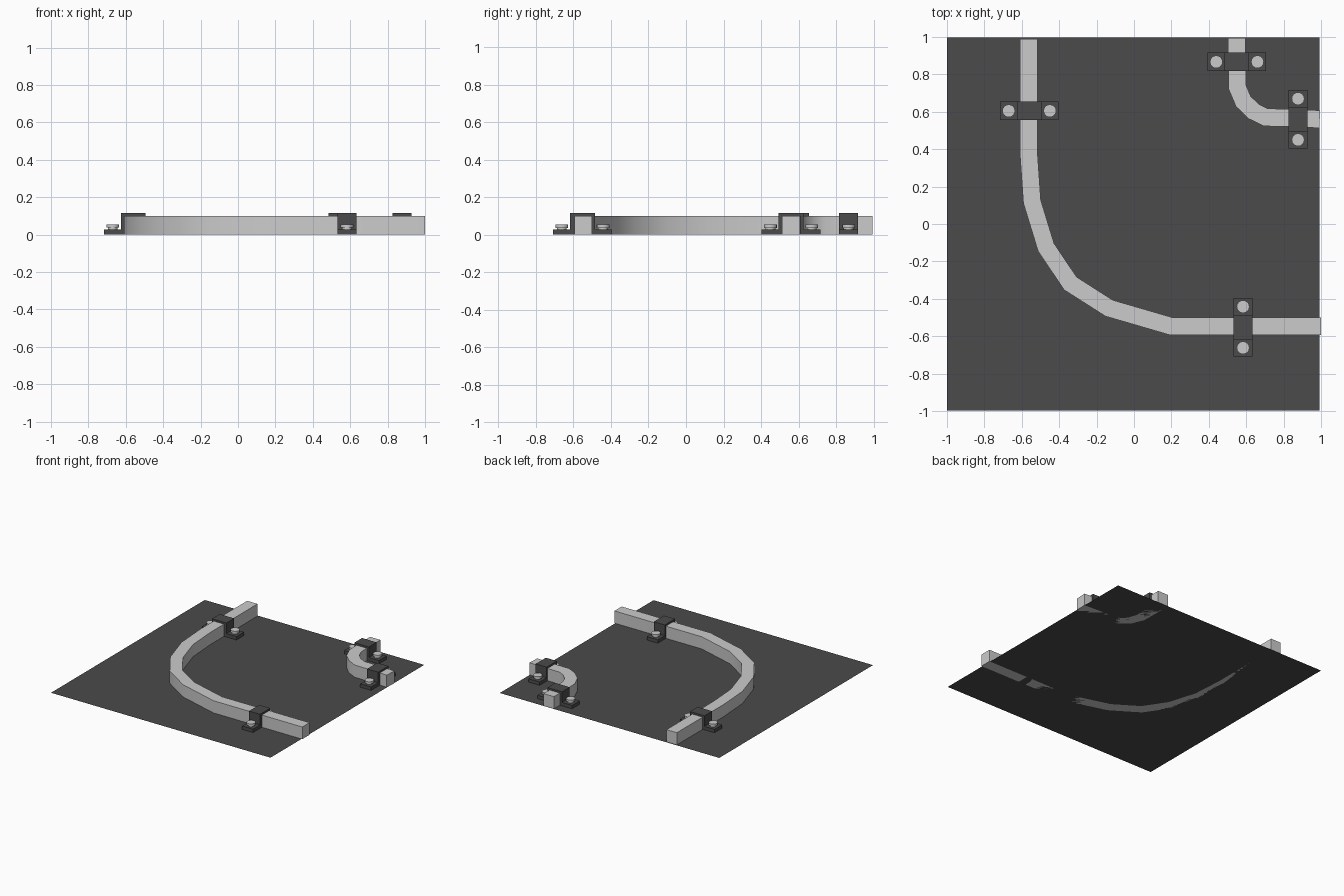
import bpy, bmesh, math
from mathutils import Vector, Matrix

if "Cube" in bpy.data.objects:
    bpy.data.objects.remove(bpy.data.objects["Cube"])

dark = bpy.data.materials.new("dark_metal")
dark.diffuse_color = (0.07, 0.07, 0.07, 1)
dark.use_nodes = True
dark.node_tree.nodes["Principled BSDF"].inputs["Base Color"].default_value = dark.diffuse_color


def make_object(name, bm, material=None, smooth=False):
    bmesh.ops.recalc_face_normals(bm, faces=bm.faces)
    mesh = bpy.data.meshes.new(name)
    bm.to_mesh(mesh)
    bm.free()
    obj = bpy.data.objects.new(name, mesh)
    bpy.context.collection.objects.link(obj)
    if material:
        mesh.materials.append(material)
    if smooth:
        bpy.ops.object.select_all(action='DESELECT')
        bpy.context.view_layer.objects.active = obj
        obj.select_set(True)
        bpy.ops.object.shade_smooth_by_angle(angle=math.radians(32))
    return obj


def pipe(name, path, half=0.047, height=0.1):
    """Square pipe swept along a flat path with mitred joints."""
    pts = [Vector(p) for p in path]
    dirs = [(b - a).normalized() for a, b in zip(pts, pts[1:])]
    bm = bmesh.new()
    rings = []
    for i, p in enumerate(pts):
        d0, d1 = dirs[max(i - 1, 0)], dirs[min(i, len(dirs) - 1)]
        t = (d0 + d1).normalized()
        off = Vector((-t.y, t.x)) * half / t.dot(d1)
        a, b = p + off, p - off
        rings.append([bm.verts.new(c) for c in (
            (a.x, a.y, 0), (b.x, b.y, 0), (b.x, b.y, height), (a.x, a.y, height))])
    for r, s in zip(rings, rings[1:]):
        for k in range(4):
            n = (k + 1) % 4
            bm.faces.new((r[k], r[n], s[n], s[k]))
    bm.faces.new(rings[0])
    bm.faces.new(rings[-1])
    return make_object(name, bm, smooth=True)


def clamp(name, x, y, turned):
    """Hat-shaped bracket over a pipe, held down by two bolts."""
    place = Matrix.Translation((x, y, 0)) @ Matrix.Rotation(math.pi / 2 * turned, 4, 'Z')
    half = [(0.157, 0), (0.157, 0.028), (0.066, 0.028), (0.066, 0.115)]
    profile = half + [(-u, z) for u, z in reversed(half)]
    bm = bmesh.new()
    face = bm.faces.new([bm.verts.new((u, -0.05, z)) for u, z in profile])
    ext = bmesh.ops.extrude_face_region(bm, geom=[face])['geom']
    bmesh.ops.translate(bm, vec=(0, 0.1, 0),
                        verts=[v for v in ext if isinstance(v, bmesh.types.BMVert)])
    bm.transform(place)
    make_object(name + "_bracket", bm, dark)

    # neck and head of each bolt
    bm = bmesh.new()
    for side in (-0.11, 0.11):
        for radius, z0, z1 in ((0.026, 0.028, 0.04), (0.034, 0.037, 0.055)):
            bmesh.ops.create_cone(
                bm, cap_ends=True, segments=16, radius1=radius, radius2=radius,
                depth=z1 - z0, matrix=place @ Matrix.Translation((side, 0, (z0 + z1) / 2)))
    make_object(name + "_bolts", bm, smooth=True)


# Floor panel
bm = bmesh.new()
bm.faces.new([bm.verts.new(c) for c in (
    (-1, -0.997, 0), (0.993, -0.997, 0), (0.993, 0.997, 0), (-1, 0.997, 0))])
make_object("floor_panel", bm, dark)

# Pipes
pipe("large_pipe", [(-0.563, 0.99), (-0.563, 0.38), (-0.545, 0.12), (-0.47, -0.125),
                    (-0.34, -0.318), (-0.133, -0.45), (0.2, -0.547), (1, -0.547)])
pipe("small_pipe", [(0.55, 0.995), (0.55, 0.86), (0.553, 0.73), (0.585, 0.655),
                    (0.64, 0.602), (0.705, 0.57), (0.83, 0.568), (0.993, 0.56)])

# Clamps
clamp("large_pipe_rear_clamp", -0.56, 0.605, 0)
clamp("large_pipe_front_clamp", 0.583, -0.552, 1)
clamp("small_pipe_rear_clamp", 0.55, 0.867, 0)
clamp("small_pipe_side_clamp", 0.877, 0.56, 1)
